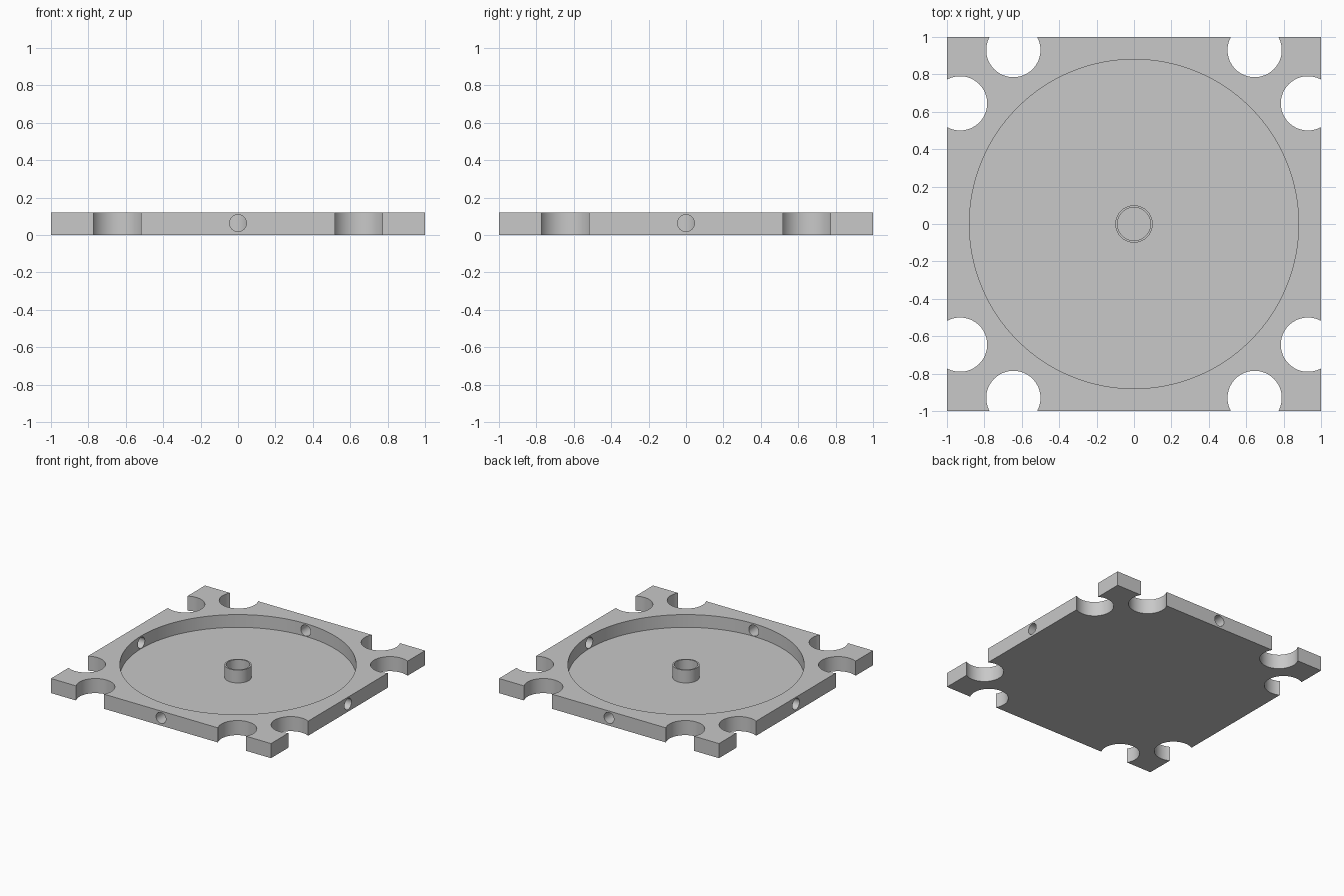
import bpy
import math

if "Cube" in bpy.data.objects:
    bpy.data.objects.remove(bpy.data.objects["Cube"])

HEIGHT = 0.12      # plate thickness
FLOOR = 0.015      # recess floor level
grey = bpy.data.materials.new("light_grey")
grey.diffuse_color = (0.58, 0.58, 0.58, 1)
grey.use_nodes = True
grey.node_tree.nodes["Principled BSDF"].inputs["Base Color"].default_value = grey.diffuse_color


def cylinder(name, radius, depth, location, rotation=(0, 0, 0), sides=64):
    bpy.ops.mesh.primitive_cylinder_add(vertices=sides, radius=radius, depth=depth,
                                        location=location, rotation=rotation)
    obj = bpy.context.object
    obj.name = name
    return obj


def cut(target, cutter):
    cutter.hide_render = True
    mod = target.modifiers.new("cut", 'BOOLEAN')
    mod.operation = 'DIFFERENCE'
    mod.solver = 'EXACT'
    mod.object = cutter
    bpy.context.view_layer.objects.active = target
    bpy.ops.object.modifier_apply(modifier=mod.name)
    bpy.data.objects.remove(cutter, do_unlink=True)


def finish(obj):
    obj.data.materials.clear()
    obj.data.materials.append(grey)
    bpy.ops.object.select_all(action='DESELECT')
    obj.select_set(True)
    bpy.context.view_layer.objects.active = obj
    bpy.ops.object.shade_smooth_by_angle(angle=math.radians(30))


# Square base plate
bpy.ops.mesh.primitive_cube_add(size=1, location=(0, 0, HEIGHT / 2))
plate = bpy.context.object
plate.name = "base_plate"
plate.scale = (2, 2, HEIGHT)
bpy.ops.object.transform_apply(location=True, rotation=True, scale=True)

# Round recess in the top
cut(plate, cylinder("recess_cutter", 0.88, 0.4, (0, 0, FLOOR + 0.2), sides=128))

# Pair of open round notches beside each corner
for sx in (-1, 1):
    for sy in (-1, 1):
        for x, y in ((0.93, 0.645), (0.645, 0.93)):
            cut(plate, cylinder("notch_cutter", 0.145, 0.4, (sx * x, sy * y, 0.06)))

# Small bore through the middle of each side wall
for i in range(4):
    a = i * math.pi / 2
    cut(plate, cylinder("bore_cutter", 0.045, 0.4,
                        (0.95 * math.cos(a), 0.95 * math.sin(a), 0.063),
                        (0, math.pi / 2, a), 32))
finish(plate)

# Central tube standing on the recess floor
tube_base = FLOOR - 0.005
tube = cylinder("centre_tube", 0.1, HEIGHT - tube_base, (0, 0, (HEIGHT + tube_base) / 2))
cut(tube, cylinder("tube_cutter", 0.088, 0.4, (0, 0, 0.06)))
finish(tube)
